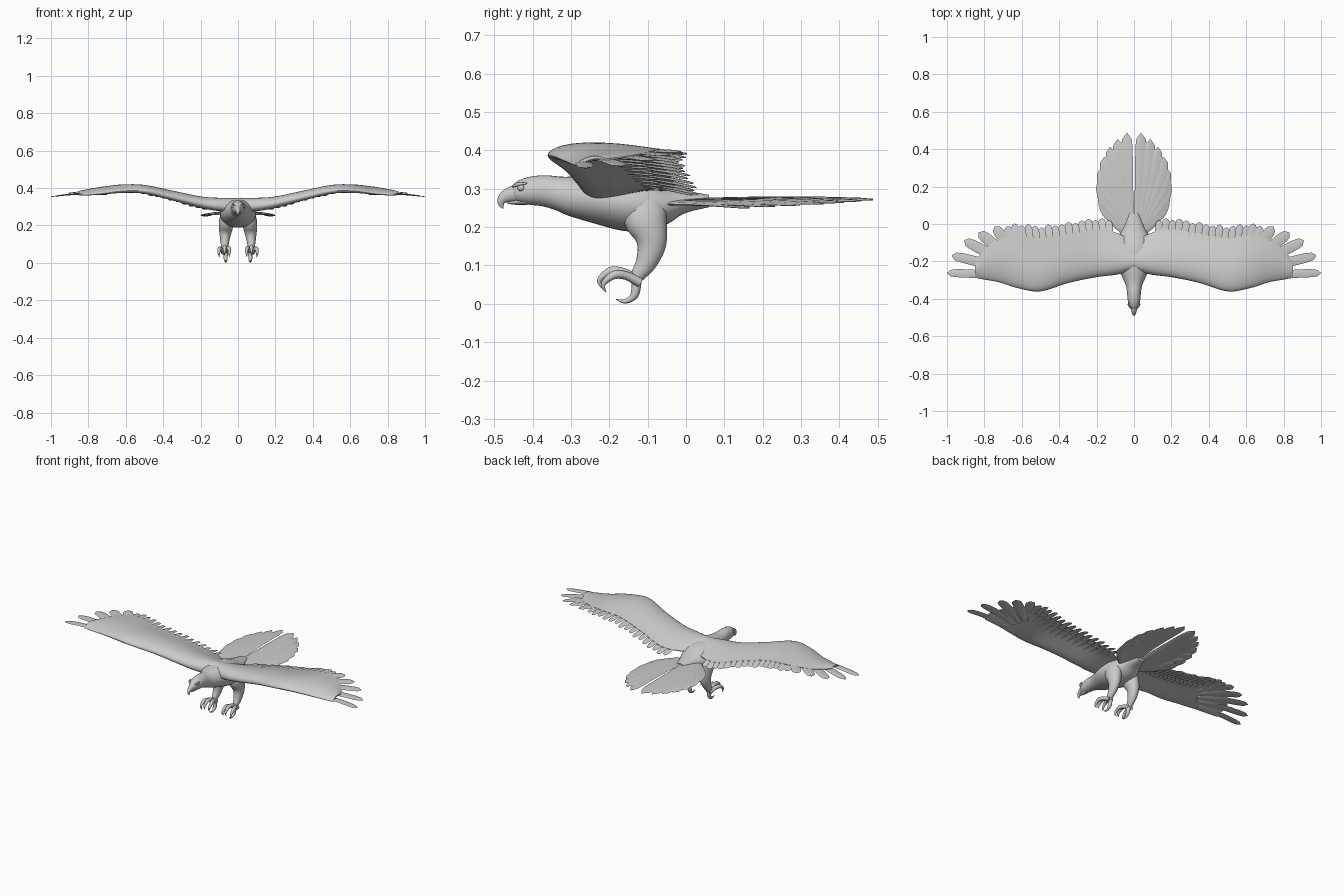
import bpy, bmesh, math
from mathutils import Vector

if "Cube" in bpy.data.objects:
    bpy.data.objects.remove(bpy.data.objects["Cube"])

X, Y, Z = Vector((1, 0, 0)), Vector((0, 1, 0)), Vector((0, 0, 1))


def spline(rows, n):
    """Catmull-Rom resampling of rows of numbers, n steps per span."""
    out = []
    for i in range(len(rows) - 1):
        a, b, c, d = (rows[max(0, min(len(rows) - 1, i + k))] for k in (-1, 0, 1, 2))
        for s in range(n):
            t = s / n
            out.append([0.5 * (2*q + (r - p)*t + (2*p - 5*q + 4*r - s2)*t*t + (3*q - p - 3*r + s2)*t**3)
                        for p, q, r, s2 in zip(a, b, c, d)])
    return out + [list(rows[-1])]


def skin(bm, rings):
    """Bridge closed rings of points and cap both ends."""
    vs = [[bm.verts.new(p) for p in ring] for ring in rings]
    m = len(vs[0])
    for a, b in zip(vs, vs[1:]):
        for j in range(m):
            bm.faces.new((a[j], a[(j + 1) % m], b[(j + 1) % m], b[j]))
    bm.faces.new(vs[0])
    bm.faces.new(vs[-1])


def tube(bm, rows, up=Z, sides=12, steps=4):
    """Elliptical tube through rows of (x, y, z, half width, half height)."""
    rows = spline(rows, steps)
    rings = []
    for i, r in enumerate(rows):
        t = Vector(rows[min(i + 1, len(rows) - 1)][:3]) - Vector(rows[max(i - 1, 0)][:3])
        t.normalize()
        side = t.cross(up).normalized()
        nrm = side.cross(t)
        c = Vector(r[:3])
        rw, rh = max(r[3], 0.0006), max(r[4], 0.0006)
        rings.append([c + side * rw * math.cos(a) + nrm * rh * math.sin(a)
                      for a in (2 * math.pi * k / sides for k in range(sides))])
    skin(bm, rings)


def feather(bm, points, width, tilt=0.0, thick=0.004):
    """Flat blade with a rounded tip through the given points."""
    path = spline([tuple(p) for p in points], 5)
    n = len(path) - 1
    rows = []
    for i, p in enumerate(path):
        u = i / n
        w = width * (0.55 + 0.45 * min(1, u / 0.5))
        if u > 0.7:
            w *= math.sqrt(max(0, 1 - ((u - 0.7) / 0.3) ** 2.2))
        rows.append((*p, w, thick * (1.1 - 0.7 * u)))
    tube(bm, rows, Z + X * tilt, 8, 1)


def finish(name, bm, mirror=True, angle=50):
    bmesh.ops.recalc_face_normals(bm, faces=bm.faces)
    me = bpy.data.meshes.new(name)
    bm.to_mesh(me)
    bm.free()
    ob = bpy.data.objects.new(name, me)
    bpy.context.collection.objects.link(ob)
    bpy.ops.object.select_all(action='DESELECT')
    ob.select_set(True)
    bpy.context.view_layer.objects.active = ob
    bpy.ops.object.shade_smooth_by_angle(angle=math.radians(angle))
    if mirror:
        ob.modifiers.new("mirror", 'MIRROR').use_mirror_merge = False
    return ob


# Head, neck and torso: y, bottom z, top z, half width
BODY = [(-.457, .277, .300, .010), (-.442, .264, .316, .024), (-.41, .258, .330, .033),
        (-.37, .254, .335, .037), (-.33, .243, .332, .043), (-.29, .226, .334, .060),
        (-.22, .206, .340, .088), (-.14, .188, .334, .096), (-.07, .200, .316, .082),
        (-.01, .234, .297, .052), (.06, .252, .284, .025)]
bm = bmesh.new()
tube(bm, [(0, y, (a + b) / 2, w, (b - a) / 2) for y, a, b, w in BODY], Z, 28, 5)
finish("body", bm, False)

# Hooked beak
bm = bmesh.new()
tube(bm, [(0, -.425, .289, .026, .024), (0, -.455, .285, .021, .017), (0, -.475, .276, .015, .011),
          (0, -.482, .262, .009, .006), (0, -.476, .248, .001, .001)], X)
tube(bm, [(0, -.415, .270, .012, .018), (0, -.445, .266, .008, .012), (0, -.466, .264, .003, .004)], X)
finish("beak", bm, False)

# Eyes under brow ridges
bm = bmesh.new()
bmesh.ops.create_uvsphere(bm, u_segments=14, v_segments=10, radius=.009)
bmesh.ops.translate(bm, verts=bm.verts, vec=(.025, -.43, .302))
tube(bm, [(.016, -.452, .305, .002, .002), (.027, -.436, .312, .005, .005),
          (.031, -.415, .314, .002, .002)], Z, 8)
finish("eyes", bm)

# Wing sections: x, leading y, z, trailing y, z, thickness
WING = [(0, -.25, .300, -.06, .285, .075), (.10, -.272, .305, .005, .285, .072),
        (.20, -.284, .318, .028, .295, .062), (.35, -.315, .352, .005, .338, .052),
        (.50, -.360, .385, -.012, .372, .046), (.62, -.343, .384, .0, .393, .038),
        (.72, -.312, .371, -.03, .394, .028), (.80, -.297, .364, -.10, .380, .018),
        (.85, -.288, .361, -.19, .369, .008)]
SECTIONS = spline(WING, 6)


def wing_point(x, t):
    """Point on the wing's middle surface, t from leading to trailing edge."""
    for a, b in zip(SECTIONS, SECTIONS[1:]):
        if x <= b[0]:
            break
    f = (x - a[0]) / (b[0] - a[0])
    s = [p + (q - p) * f for p, q in zip(a, b)]
    camber = .016 * math.sin(math.pi * t)
    return Vector((x, s[1] + (s[3] - s[1]) * t, s[2] + (s[4] - s[2]) * t + camber)), s[5]


def wing_section(x, span=.82, n=12):
    top, low = [], []
    for k in range(n + 1):
        u = (k / n) ** 1.8
        p, th = wing_point(x, u * span)
        h = th * 1.54 * math.sqrt(u) * (1 - u) ** 1.5 + .002 * math.sqrt(u)
        top.append(p + Z * h)
        low.append(p - Z * h * .9)
    return top + low[:0:-1]


bm = bmesh.new()
skin(bm, [wing_section(s[0]) for s in SECTIONS])
finish("wings", bm)

# Secondary flight feathers along the trailing edge, and a shorter row below
bm = bmesh.new()
count = 16
for i in range(count):
    x = .135 + .54 * i / (count - 1)
    lean = .045 * i / count
    tip = 1.0 + .02 * math.sin(i * 2.3)
    pts = [wing_point(x - lean * (1 - t), t * tip)[0] - Z * .003 for t in (.45, .65, .82, 1)]
    feather(bm, pts, .0225, .14)
    pts = [wing_point(x - lean * (1 - t), t)[0] - Z * .009 for t in (.35, .55, .7)]
    feather(bm, pts, .022, .14)
finish("secondary_feathers", bm)

# Fingered primary feathers: base and tip
bm = bmesh.new()
PRIMARY = [((.70, -.283, .368), (1.0, -.262, .354), .022), ((.67, -.25, .376), (.975, -.168, .359), .026),
           ((.65, -.225, .383), (.908, -.088, .373), .028), ((.63, -.20, .388), (.83, -.045, .386), .029),
           ((.61, -.18, .392), (.745, -.015, .395), .029)]
for a, b, w in PRIMARY:
    a, b = Vector(a), Vector(b)
    mid = a.lerp(b, .5) + Vector((.008, .006, .006))
    feather(bm, [a, mid, b], w, .12)
finish("primary_feathers", bm)

# Tail fan, feathers stepping down towards the edges
bm = bmesh.new()
TIPS = [(.037, .487), (.087, .455), (.128, .412), (.160, .358), (.177, .297), (.180, .232), (.165, .165)]
for i, (x, y) in enumerate(TIPS):
    z = .272 - .0035 * i
    base = Vector((.012 + .003 * i, -.06, .268 - .001 * i))
    tip = Vector((x, y, z))
    mid = base.lerp(tip, .55) + Vector((.012 + .004 * i, 0, .004))
    feather(bm, [base, mid, tip], .033, .12, .006)
finish("tail_feathers", bm)

# Feathered thighs tapering to the ankle
bm = bmesh.new()
tube(bm, [(.055, -.11, .265, .035, .055), (.062, -.105, .22, .040, .056), (.066, -.092, .18, .036, .044),
          (.069, -.091, .145, .029, .036), (.071, -.105, .105, .022, .027),
          (.072, -.125, .075, .016, .019), (.072, -.135, .055, .010, .012)], Y, 20)
finish("legs", bm)

# Toes with curled talons, three forward and one back
bm = bmesh.new()
for dx, drop in ((-.026, .008), (0, 0), (.030, .010)):
    TOE = [(.2, -.13, .066, .013), (.55, -.165, .083, .011), (.9, -.193, .086, .011),
           (1, -.212, .076, .009), (1, -.226, .060, .006), (.95, -.219, .040, .001)]
    tube(bm, [(.072 + dx * f, y + drop, z - drop, r, r) for f, y, z, r in TOE], X + Y * .01, 10)
BACK = [(-.128, .068, .013), (-.130, .042, .012), (-.134, .024, .011), (-.145, .012, .008),
        (-.163, .006, .005), (-.183, .012, .001)]
tube(bm, [(.066, y, z, r, r) for y, z, r in BACK], X, 10)
finish("talons", bm)
